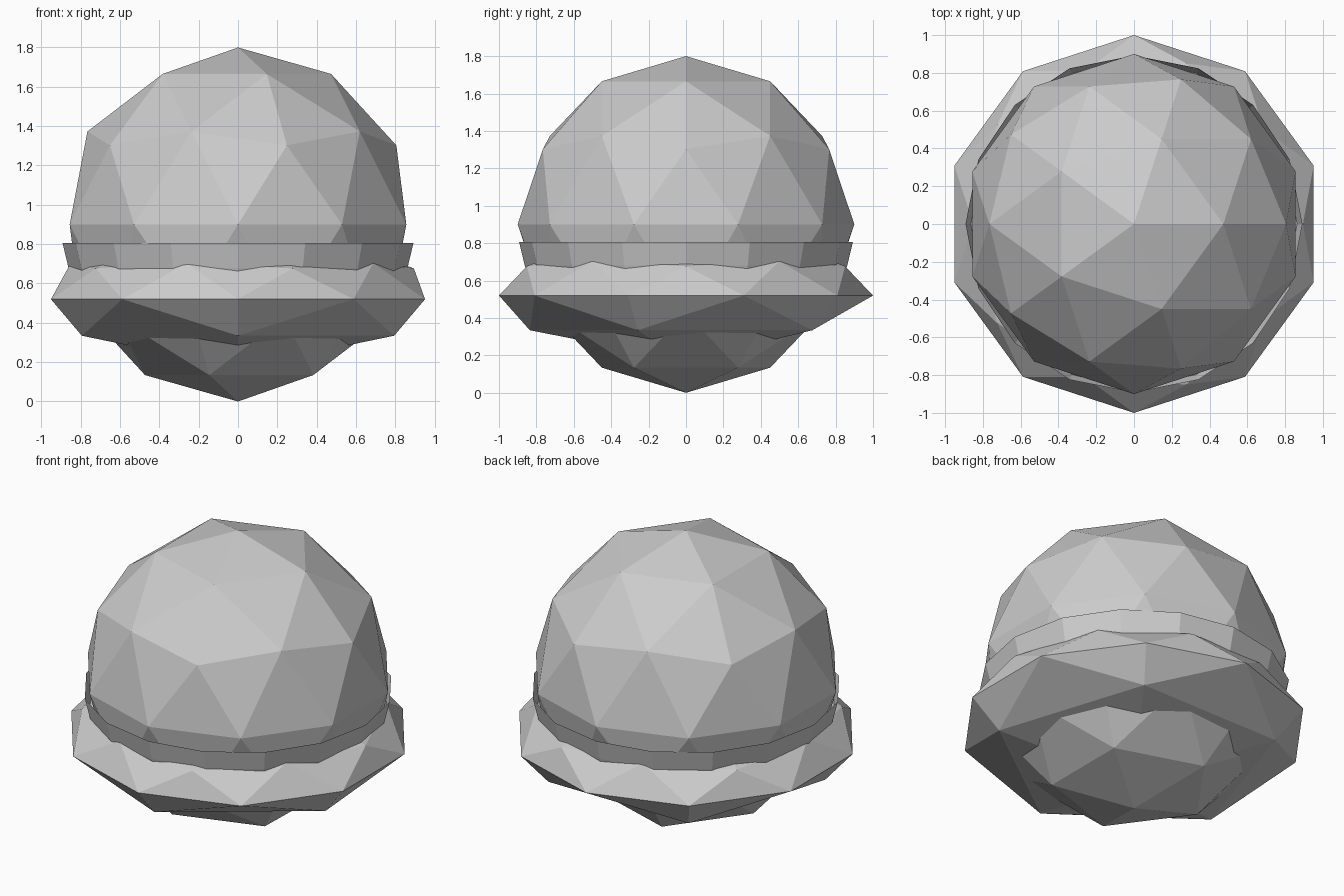
import bpy, bmesh
from math import cos, sin, radians, atan2

if "Cube" in bpy.data.objects:
    bpy.data.objects.remove(bpy.data.objects["Cube"])


def add_object(name, bm):
    mesh = bpy.data.meshes.new(name)
    bm.to_mesh(mesh)
    bm.free()
    ob = bpy.data.objects.new(name, mesh)
    bpy.context.collection.objects.link(ob)
    return ob


def ring(bm, r, z, count, start=0.0):
    step = 360 / count
    return [bm.verts.new((r * cos(radians(start + i * step)),
                          r * sin(radians(start + i * step)), z))
            for i in range(count)]


# faceted main ball
bm = bmesh.new()
bmesh.ops.create_icosphere(bm, subdivisions=2, radius=0.9)
bmesh.ops.translate(bm, vec=(0, 0, 0.9), verts=bm.verts)
add_object("ball", bm)

# brim: squashed upper half dome, five-sided shallow underside
bm = bmesh.new()
bmesh.ops.create_icosphere(bm, subdivisions=2, radius=1.0)
bmesh.ops.delete(bm, geom=[v for v in bm.verts if v.co.z < -0.01], context='VERTS')
rim = sorted((v for v in bm.verts if abs(v.co.z) < 0.01),
             key=lambda v: atan2(v.co.y, v.co.x) % 6.28318)
under = ring(bm, 0.835, -0.53, 5, 54)
apex = bm.verts.new((0, 0, -1))
for k, p in enumerate(under):
    e = 1 + 2 * k
    a, b, c = rim[e - 1], rim[e], rim[(e + 1) % 10]
    q = under[(k + 1) % 5]
    for face in ((a, p, b), (b, p, c), (c, p, q), (apex, q, p)):
        bm.faces.new(face)
for v in bm.verts:
    v.co.z = v.co.z * 0.35 + 0.52
bmesh.ops.recalc_face_normals(bm, faces=bm.faces)
add_object("brim", bm)

# open collar band above the brim
bm = bmesh.new()
low = ring(bm, 0.83, 0.58, 16)
mid = ring(bm, 0.862, 0.68, 16)
top = ring(bm, 0.892, 0.805, 16)
for lo, hi in ((low, mid), (mid, top)):
    for i in range(16):
        j = (i + 1) % 16
        bm.faces.new((lo[i], lo[j], hi[j], hi[i]))
add_object("collar_band", bm)
